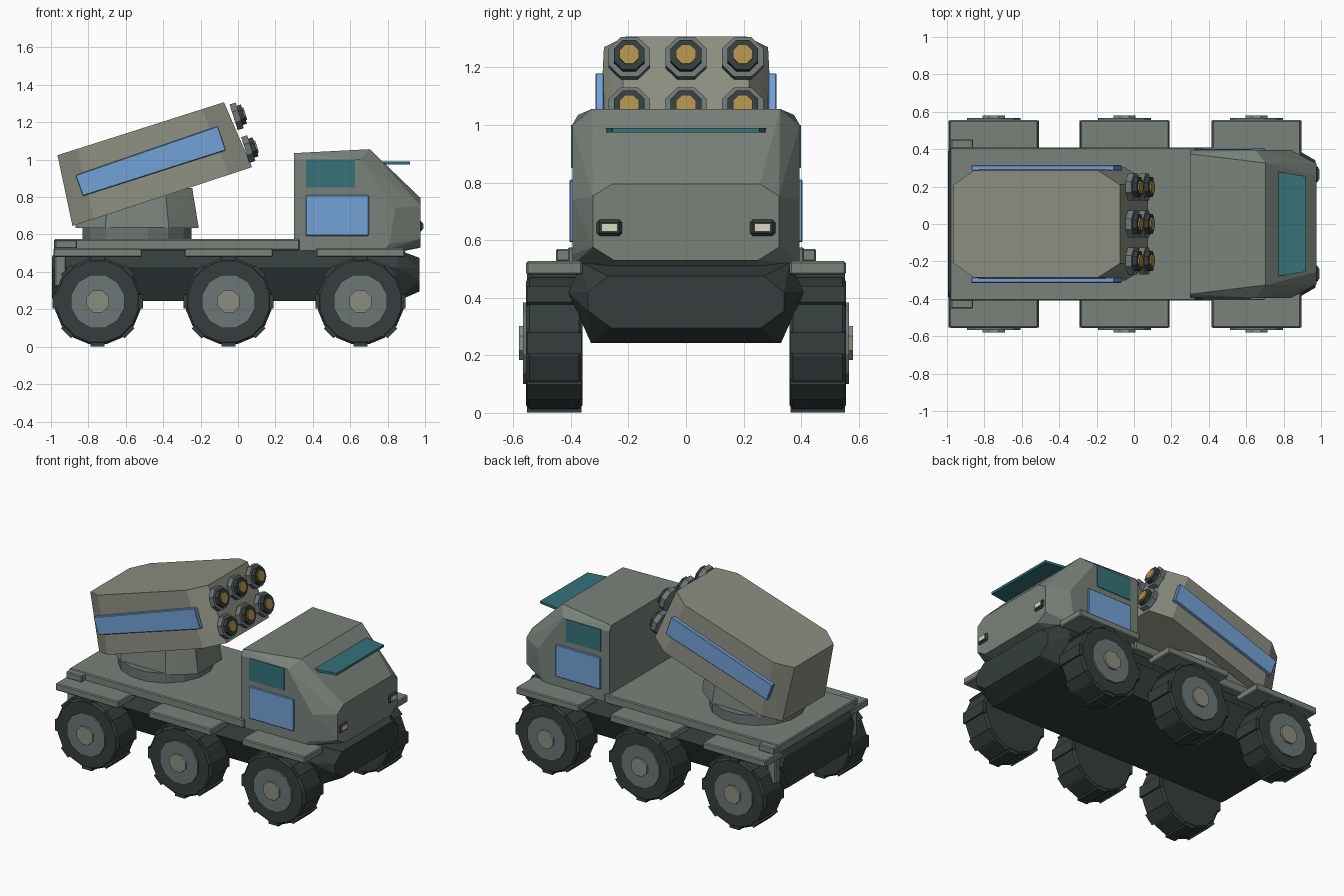
import bpy, bmesh, math
from mathutils import Matrix, Vector

if "Cube" in bpy.data.objects:
    bpy.data.objects.remove(bpy.data.objects["Cube"])


def material(name, rgb):
    m = bpy.data.materials.new(name)
    m.diffuse_color = (*rgb, 1)
    m.use_nodes = True
    m.node_tree.nodes["Principled BSDF"].inputs["Base Color"].default_value = m.diffuse_color
    return m


BODY = material("olive_grey", (0.19, 0.225, 0.195))
PALE = material("pale_grey", (0.26, 0.27, 0.215))
DARK = material("dark_rubber", (0.035, 0.048, 0.046))
STEEL = material("steel", (0.15, 0.18, 0.18))
BLUE = material("blue_panel", (0.17, 0.36, 0.68))
TEAL = material("teal_glass", (0.035, 0.17, 0.19))
GOLD = material("gold", (0.42, 0.27, 0.07))
CREAM = material("cream", (0.7, 0.68, 0.55))


def finish(name, bm, mat, bevel=0):
    bmesh.ops.recalc_face_normals(bm, faces=bm.faces)
    me = bpy.data.meshes.new(name)
    bm.to_mesh(me)
    bm.free()
    ob = bpy.data.objects.new(name, me)
    bpy.context.collection.objects.link(ob)
    me.materials.append(mat)
    if bevel:
        mod = ob.modifiers.new("edge_chamfer", "BEVEL")
        mod.width, mod.segments = bevel, 1
    return ob


def box(name, x, y, z, mat, bevel=0):
    """Box between (min, max) pairs."""
    bm = bmesh.new()
    bmesh.ops.create_cube(bm, size=1)
    for v in bm.verts:
        v.co = [(a + b) / 2 + c * (b - a) for (a, b), c in zip((x, y, z), v.co)]
    return finish(name, bm, mat, bevel)


def hull(name, pts, mat, bevel=0):
    """Faceted solid, symmetric in y."""
    bm = bmesh.new()
    for x, y, z in pts:
        for s in (-1, 1):
            bm.verts.new((x, s * y, z))
    r = bmesh.ops.convex_hull(bm, input=bm.verts)
    bmesh.ops.delete(bm, geom=list({g for g in r["geom_interior"] + r["geom_unused"]
                                    if isinstance(g, bmesh.types.BMVert)}), context="VERTS")
    bmesh.ops.dissolve_limit(bm, angle_limit=0.03, verts=bm.verts, edges=bm.edges)
    return finish(name, bm, mat, bevel)


def prism(name, start, axis, length, r, n, mat, r2=None, bevel=0):
    """n-sided disc from start along axis."""
    axis = Vector(axis).normalized()
    bm = bmesh.new()
    bmesh.ops.create_cone(bm, cap_ends=True, segments=n, radius1=r, radius2=r2 or r, depth=length)
    turn = axis.to_track_quat("Z", "Y").to_matrix().to_4x4()
    mat4 = Matrix.Translation(Vector(start) + axis * length / 2) @ turn @ Matrix.Rotation(math.pi / n, 4, "Z")
    bmesh.ops.transform(bm, matrix=mat4, verts=bm.verts)
    return finish(name, bm, mat, bevel)


# Lower chassis tub
section = [(0.36, 0.52), (0.41, 0.42), (0.37, 0.34), (0.33, 0.243)]
hull("chassis", [(x, y, z) for x in (-0.97, 0.85) for y, z in section]
     + [(0.97, y, z) for y, z in ((0.27, 0.475), (0.34, 0.42), (0.34, 0.354), (0.26, 0.295))]
     + [(-0.995, y, z) for y, z in ((0.35, 0.48), (0.39, 0.42), (0.32, 0.26))], DARK)

# Cargo deck
box("deck", (-0.985, 0.33), (-0.41, 0.41), (0.515, 0.575), BODY, 0.006)

# Cab
side = [(0.3, 1.0), (0.65, 1.0), (0.84, 0.74), (0.81, 0.55), (0.78, 0.515), (0.3, 0.515)]
front = [(0.257, 0.795), (0.323, 0.753), (0.323, 0.576), (0.25, 0.53)]
hull("cab", [(x, 0.395, z) for x, z in side] + [(0.976, y, z) for y, z in front]
     + [(0.704, 0.326, 1.056), (0.3, 0.375, 1.035), (0.88, 0.25, 0.51)], BODY)

# Windscreen visor
hull("visor", [(x, y, z) for x, y in ((0.76, 0.28), (0.92, 0.255)) for z in (0.974, 0.99)], TEAL)

axles = (-0.75, -0.05, 0.655)
for s in (-1, 1):
    def ys(a, b):
        return tuple(sorted((s * a, s * b)))

    # Cab side window, door and headlight
    box("side_window", (0.363, 0.625), ys(0.38, 0.4), (0.85, 1.0), TEAL)
    box("door_panel", (0.363, 0.70), ys(0.38, 0.405), (0.593, 0.81), BLUE, 0.004)
    box("headlight_frame", (0.96, 0.986), ys(0.222, 0.31), (0.615, 0.672), DARK, 0.01)
    box("headlight_lens", (0.97, 0.992), ys(0.238, 0.294), (0.63, 0.658), CREAM)

    # Rear corner block and bracket
    box("rear_block", (-0.98, -0.86), ys(0.40, 0.452), (0.525, 0.57), BODY, 0.006)
    hull_post = box("rear_bracket", (-0.98, -0.92), ys(0.385, 0.44), (0.32, 0.53), BODY, 0.006)

    for x in axles:
        # Mudguard
        box("mudguard", (x - 0.237, x + 0.237), ys(0.36, 0.555), (0.48, 0.527), BODY, 0.006)
        # Tyre, hub and cap
        d = (0, s, 0)
        prism("tyre", (x, s * 0.36, 0.242), d, 0.195, 0.233, 16, DARK, bevel=0.012)
        prism("hub", (x, s * 0.50, 0.242), d, 0.066, 0.147, 12, STEEL)
        prism("hub_cap", (x, s * 0.54, 0.242), d, 0.04, 0.064, 8, PALE)
        # Tread lugs around the tyre
        bm = bmesh.new()
        for k in range(8):
            m = (Matrix.Translation((x, s * 0.4575, 0.242)) @ Matrix.Rotation(k * math.pi / 4, 4, "Y")
                 @ Matrix.Translation((0, 0, 0.222)) @ Matrix.Diagonal((0.075, 0.19, 0.038, 1)))
            bmesh.ops.create_cube(bm, size=1, matrix=m)
        finish("tread_lugs", bm, DARK)

# Turret ring and pedestal
prism("turret_ring", (-0.54, 0, 0.56), (0, 0, 1), 0.08, 0.298, 16, STEEL)
pedestal = []
for z, k in ((0.635, 1.0), (0.80, 0.91)):
    pedestal += [(-0.54 + sx * a * k, b * k, z) for sx in (-1, 1) for a, b in ((0.33, 0.13), (0.17, 0.25))]
pedestal += [(-0.245, 0.118, 0.85), (-0.39, 0.22, 0.83)]
hull("pedestal", pedestal, BODY)

# Launcher pod: chamfered plan, tilted upward
def along(a, b, t):
    return a[0] + (b[0] - a[0]) * t, a[1] + (b[1] - a[1]) * t


pod = []
for a, b, w in (((-0.965, 1.024), (-0.075, 1.307), 0.285), ((-0.885, 0.645), (0.075, 0.96), 0.303)):
    for t, y in ((0, w - 0.075), (0.12, w), (0.87, w), (1, w - 0.075)):
        x, z = along(a, b, t)
        pod.append((x, y, z))
hull("launcher_pod", pod, PALE)

# Blue stripes on the pod sides
stripe = [(-0.87, 0.917), (-0.107, 1.18), (-0.064, 1.05), (-0.83, 0.805)]
for s in (-1, 1):
    bm = bmesh.new()
    f = bm.faces.new([bm.verts.new((x, s * 0.285, z)) for x, z in stripe])
    r = bmesh.ops.extrude_face_region(bm, geom=[f], use_keep_orig=True)
    for v in r["geom"]:
        if isinstance(v, bmesh.types.BMVert):
            v.co.y = s * 0.315
    finish("pod_side_panel", bm, BLUE, 0.004)

# Six launch tubes
aim = Vector((0.953, 0, 0.302))
for x, z in ((-0.012, 1.23), (0.05, 1.055)):
    for y in (-0.197, 0, 0.197):
        p = Vector((x, y, z))
        prism("tube_collar", p - aim * 0.012, aim, 0.034, 0.078, 8, STEEL)
        prism("tube_rim", p + aim * 0.01, aim, 0.036, 0.058, 8, DARK)
        prism("tube_tip", p + aim * 0.03, aim, 0.024, 0.037, 8, GOLD)
